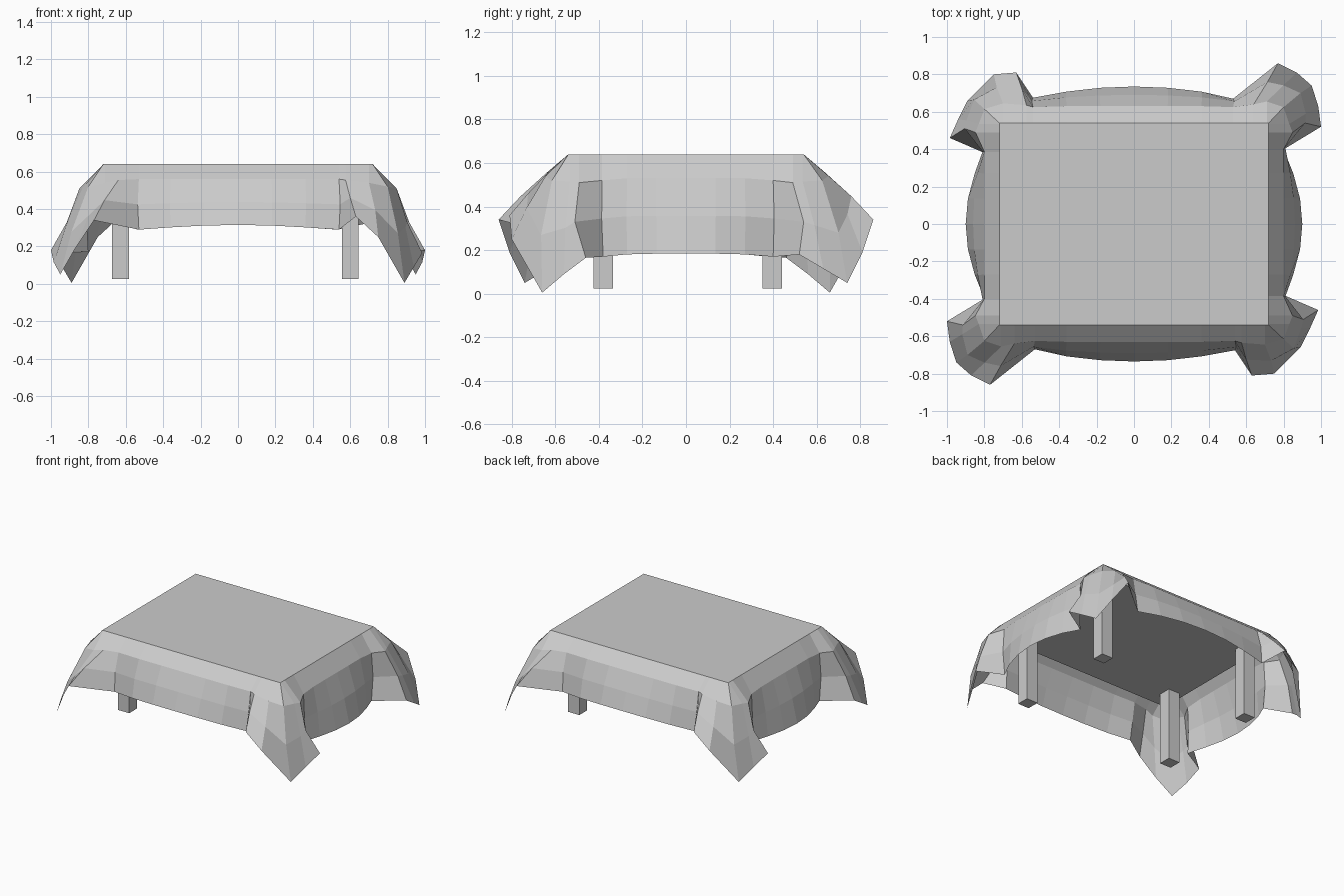
import bpy, bmesh

if "Cube" in bpy.data.objects:
    bpy.data.objects.remove(bpy.data.objects["Cube"])

HX, HY, TOP = 0.72, 0.54, 0.64   # table edge that the cloth breaks over


def box(name, center, size):
    bpy.ops.mesh.primitive_cube_add(size=1, location=center)
    ob = bpy.context.object
    ob.name = name
    ob.scale = size
    return ob


def column(a, b, mid=None):
    """Drape column: table edge, point just over it, middle, hem."""
    edge = (max(-HX, min(HX, a[0])), max(-HY, min(HY, a[1])), TOP)
    mid = mid or tuple((p + q) / 2 * k for p, q, k in zip(a, b, (1.012, 1.012, 1.0)))
    return [edge, a, mid, b]


# Straight sides
front_side = [column((x, -0.63, 0.56), (x, -0.735 + 0.21 * x * x, 0.315 - 0.1 * x * x))
              for x in (-0.36, -0.18, 0, 0.18, 0.36)]
right_side = [column((0.80, y, 0.53), (0.90 - 0.66 * y * y, y, 0.185 - 0.06 * y * y))
              for y in (-0.27, -0.135, 0, 0.135, 0.27)]

# Flared cloth corners, each from one inner fold to the other
front_right = [
    column((0.54, -0.625, 0.56), (0.54, -0.675, 0.29)),
    column((0.575, -0.635, 0.555), (0.63, -0.81, 0.36), (0.60, -0.725, 0.46)),
    column((0.70, -0.645, 0.54), (0.75, -0.80, 0.25)),
    column((0.80, -0.615, 0.52), (0.89, -0.66, 0.005), (0.855, -0.665, 0.27)),
    column((0.83, -0.535, 0.515), (0.94, -0.56, 0.09)),
    column((0.848, -0.49, 0.51), (0.985, -0.46, 0.165), (0.905, -0.51, 0.33)),
    column((0.80, -0.385, 0.52), (0.80, -0.38, 0.17)),
]
back_right = [
    column((0.80, 0.40, 0.52), (0.80, 0.40, 0.17)),
    column((0.848, 0.49, 0.51), (1.00, 0.52, 0.18), (0.915, 0.54, 0.33)),
    column((0.83, 0.535, 0.515), (0.985, 0.63, 0.115)),
    column((0.80, 0.625, 0.52), (0.95, 0.74, 0.05), (0.89, 0.70, 0.28)),
    column((0.71, 0.655, 0.54), (0.87, 0.81, 0.19)),
    column((0.64, 0.64, 0.555), (0.77, 0.86, 0.34)),
    column((0.53, 0.625, 0.56), (0.53, 0.67, 0.29)),
]

# Tablecloth: half the drape, then the same turned by 180 degrees
half = front_side + front_right + right_side + back_right
columns = half + [[(-x, -y, z) for x, y, z in c] for c in half]

bm = bmesh.new()
strips = [[bm.verts.new(p) for p in c] for c in columns]
for i, s in enumerate(strips):
    t = strips[(i + 1) % len(strips)]
    for j in range(3):
        bm.faces.new((s[j], s[j + 1], t[j + 1], t[j]))
top = bm.faces.new([s[0] for s in strips])
bmesh.ops.remove_doubles(bm, verts=bm.verts, dist=0.0001)
bmesh.ops.recalc_face_normals(bm, faces=bm.faces)
if max(bm.faces, key=lambda f: f.calc_area()).normal.z < 0:
    bmesh.ops.reverse_faces(bm, faces=bm.faces)
mesh = bpy.data.meshes.new("tablecloth")
bm.to_mesh(mesh)
bm.free()
bpy.context.collection.objects.link(bpy.data.objects.new("tablecloth", mesh))

# Table under the cloth
box("table_top", (-0.005, 0.003, 0.594), (1.42, 1.07, 0.08))
for sx in (-1, 1):
    for sy in (-1, 1):
        box("table_leg", (-0.014 + 0.614 * sx, 0.008 + 0.388 * sy, 0.305), (0.09, 0.09, 0.56))
